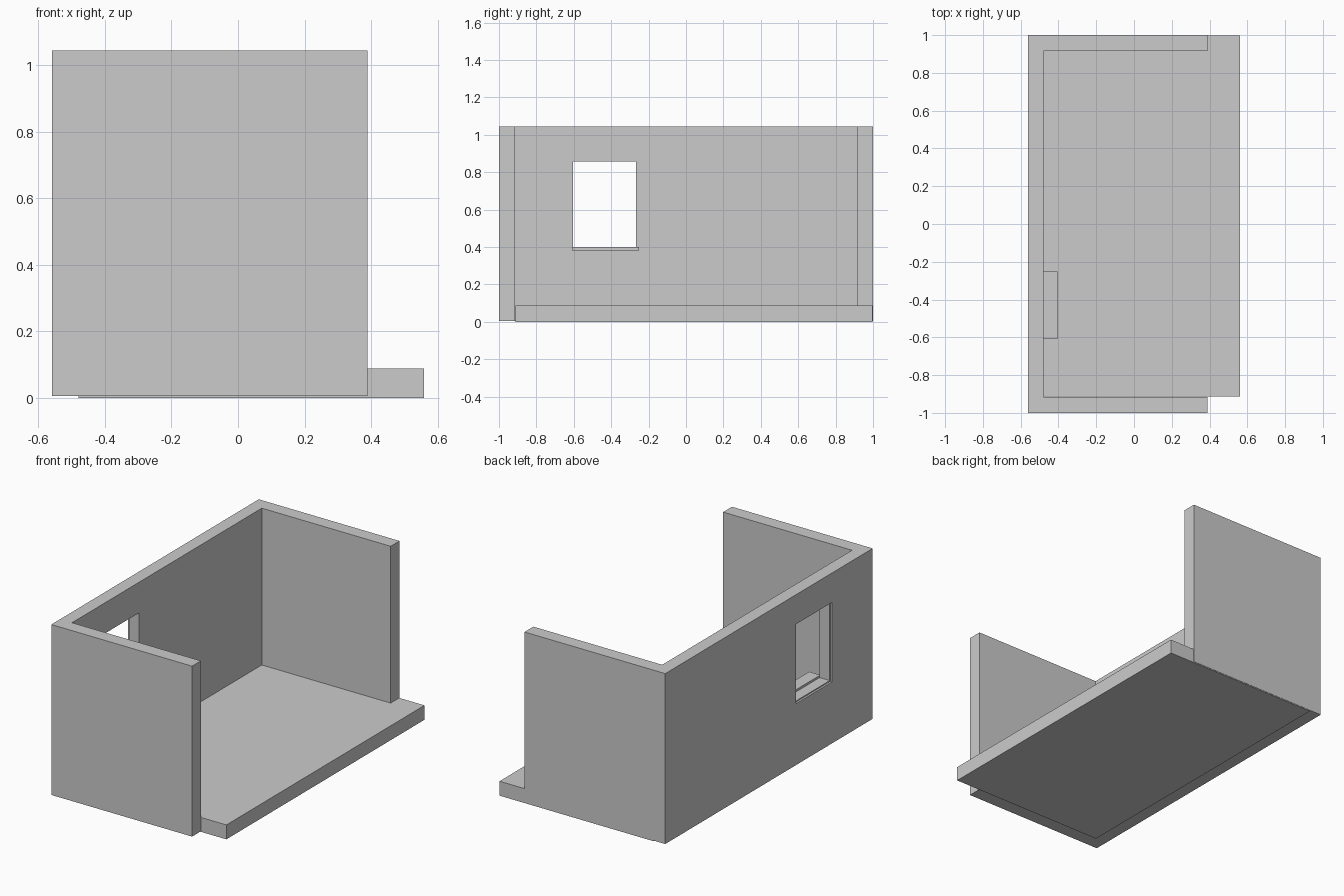
import bpy, bmesh

if "Cube" in bpy.data.objects:
    bpy.data.objects.remove(bpy.data.objects["Cube"])


def prism(name, outline, z0, z1):
    """Extrude a flat outline from z0 up to z1."""
    bm = bmesh.new()
    face = bm.faces.new([bm.verts.new((x, y, z0)) for x, y in outline])
    grown = bmesh.ops.extrude_face_region(bm, geom=[face])
    for v in grown["geom"]:
        if isinstance(v, bmesh.types.BMVert):
            v.co.z = z1
    bmesh.ops.recalc_face_normals(bm, faces=bm.faces)
    mesh = bpy.data.meshes.new(name)
    bm.to_mesh(mesh)
    bm.free()
    ob = bpy.data.objects.new(name, mesh)
    bpy.context.collection.objects.link(ob)
    return ob


def box(name, x0, x1, y0, y1, z0, z1):
    return prism(name, [(x0, y0), (x1, y0), (x1, y1), (x0, y1)], z0, z1)


def cut(target, cutter):
    mod = target.modifiers.new("opening", 'BOOLEAN')
    mod.operation = 'DIFFERENCE'
    mod.solver = 'EXACT'
    mod.object = cutter
    cutter.hide_render = True
    cutter.hide_viewport = True
    cutter.display_type = 'WIRE'


OUT, IN, END = -0.56, -0.48, 0.39      # outer and inner wall faces, wall ends
WY0, WY1, WZ0, WZ1 = -0.61, -0.26, 0.38, 0.865   # window opening
T = 0.007                              # window lining thickness

# Floor slab, running past the open ends of the walls
box("floor", IN, 0.56, -0.912, 0.998, 0.0, 0.088)

# U-shaped wall around three sides
walls = prism("walls", [
    (OUT, -1), (END, -1), (END, -0.915), (IN, -0.915),
    (IN, 0.915), (END, 0.915), (END, 1), (OUT, 1)], 0.005, 1.045)
cut(walls, box("window_cutter", OUT - 0.1, IN + 0.05, WY0, WY1, WZ0, WZ1))

# Thin lining set slightly back inside the opening
lining = box("window_lining", OUT + 0.012, IN, WY0, WY1, WZ0, WZ1)
cut(lining, box("lining_cutter", OUT - 0.1, IN + 0.1,
                WY0 + T, WY1 - T, WZ0 + T, WZ1 - T))

# Inner window sill
box("window_sill", IN, -0.405, WY0, -0.252, WZ0, 0.4)
